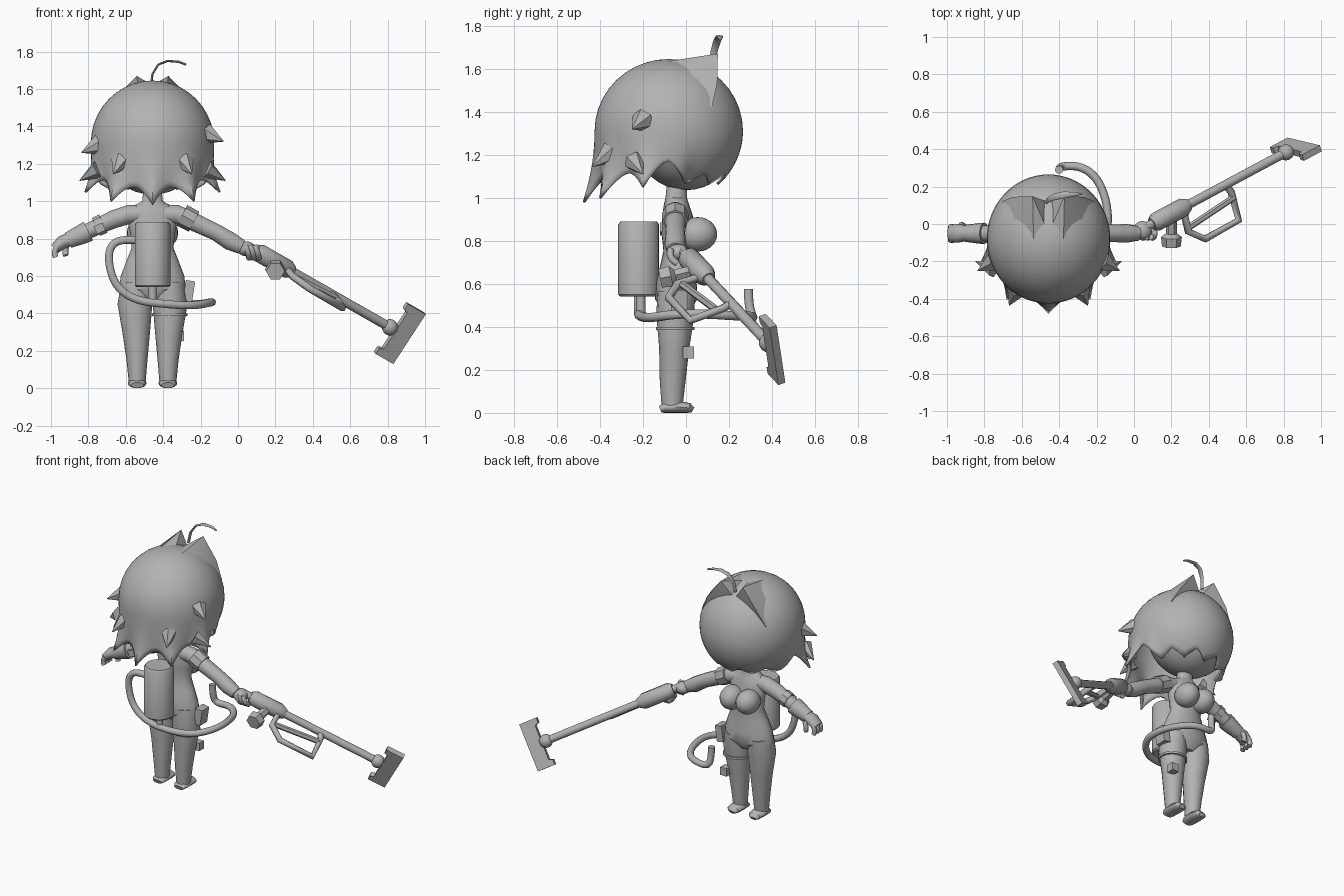
import bpy, bmesh, math
from mathutils import Vector as V, Matrix

cube = bpy.data.objects.get("Cube")
if cube:
    bpy.data.objects.remove(cube)

grey = bpy.data.materials.new("plain_grey")
grey.use_nodes = True
grey.diffuse_color = (0.45, 0.45, 0.45, 1)
grey.node_tree.nodes["Principled BSDF"].inputs["Base Color"].default_value = grey.diffuse_color
meshes = []
CX = -0.457  # body centre line
X, Y = V((1, 0, 0)), V((0, 1, 0))


def finish(name, bm):
    bmesh.ops.recalc_face_normals(bm, faces=bm.faces)
    me = bpy.data.meshes.new(name)
    bm.to_mesh(me)
    bm.free()
    me.materials.append(grey)
    ob = bpy.data.objects.new(name, me)
    bpy.context.collection.objects.link(ob)
    meshes.append(ob)
    return ob


def loft(name, rings, n=16, ref=X):
    """Skin rings of (centre, radius along ref, other radius)."""
    bm, loops = bmesh.new(), []
    pts = [V(r[0]) for r in rings]
    for i, (c, ra, rb) in enumerate(rings):
        t = (pts[min(i + 1, len(pts) - 1)] - pts[max(i - 1, 0)]).normalized()
        u = (ref - t * ref.dot(t)).normalized()
        w = t.cross(u)
        loops.append([bm.verts.new(pts[i] + u * ra * math.cos(a) + w * rb * math.sin(a))
                      for a in (math.tau * k / n for k in range(n))])
    for p, q in zip(loops, loops[1:]):
        for k in range(n):
            bm.faces.new((p[k], p[(k + 1) % n], q[(k + 1) % n], q[k]))
    bm.faces.new(loops[0])
    bm.faces.new(loops[-1])
    return finish(name, bm)


def rod(name, a, b, r1, r2=None, n=16, ref=Y):
    r2 = r1 if r2 is None else r2
    return loft(name, [(a, r1, r1), (b, r2, r2)], n, ref)


def ball(name, c, r, segs=20):
    bm = bmesh.new()
    bmesh.ops.create_uvsphere(bm, u_segments=segs, v_segments=segs * 2 // 3, radius=1,
                              matrix=Matrix.Translation(c) @ Matrix.Diagonal((*r, 1)))
    return finish(name, bm)


def box(name, c, size, tilt=0):
    bm = bmesh.new()
    bmesh.ops.create_cube(bm, size=1, matrix=Matrix.Translation(c)
                          @ Matrix.Rotation(tilt, 4, 'Y') @ Matrix.Diagonal((*size, 1)))
    return finish(name, bm)


def tube(name, pts, r, smooth=True):
    cu = bpy.data.curves.new(name, 'CURVE')
    cu.dimensions, cu.bevel_depth, cu.use_fill_caps = '3D', r, True
    cu.bevel_resolution = 3 if smooth else 1
    sp = cu.splines.new('NURBS' if smooth else 'POLY')
    sp.points.add(len(pts) - 1)
    for p, co in zip(sp.points, pts):
        p.co = (*co, 1)
    if smooth:
        sp.order_u, sp.use_endpoint_u, sp.resolution_u = 3, True, 6
    cu.materials.append(grey)
    ob = bpy.data.objects.new(name, cu)
    bpy.context.collection.objects.link(ob)


# Torso, neck and bust
loft("torso", [((CX, y, z), rx, ry) for y, z, rx, ry in (
    (-.045, .47, .08, .06), (-.045, .53, .178, .10), (-.045, .60, .17, .095),
    (-.04, .68, .14, .08), (-.035, .75, .112, .07), (-.035, .83, .12, .078),
    (-.04, .91, .135, .072), (-.045, .97, .11, .058), (-.045, 1.0, .055, .05),
    (-.04, 1.10, .045, .045))], 24)
for s in (-1, 1):
    side = "left" if s > 0 else "right"
    ball(side + "_bust", (CX + s * .062, .055, .83), (.075, .09, .08))
    # Legs and shoes
    loft(side + "_leg", [((CX + s * dx, y, z), rx, ry) for dx, y, z, rx, ry in (
        (.082, -.065, .02, .044, .048), (.083, -.062, .15, .056, .06),
        (.087, -.055, .30, .074, .07), (.094, -.05, .45, .093, .088),
        (.088, -.045, .56, .08, .088))])
    loft(side + "_shoe", [((CX + s * .082, y, h), r, h) for y, r, h in (
        (-.12, .034, .016), (-.10, .046, .024), (-.03, .05, .027),
        (.015, .044, .023), (.032, .022, .013))])

# Arms and cuffs
loft("right_arm", [((x, -.05, z), r, r) for x, z, r in (
    (-.50, .93, .05), (-.58, .93, .052), (-.66, .905, .05), (-.75, .865, .044),
    (-.84, .82, .042))], 14, Y)
loft("right_cuff", [((x, -.05, z), r, r) for x, z, r in (
    (-.80, .84, .057), (-.83, .825, .055), (-.91, .79, .044))], 14, Y)
loft("left_arm", [((x, -.05, z), r, r) for x, z, r in (
    (-.41, .93, .05), (-.33, .93, .052), (-.26, .90, .05), (-.12, .835, .046),
    (-.04, .785, .05), (.02, .755, .04))], 14, Y)
rod("left_arm_band", (-.30, -.05, .925), (-.235, -.05, .89), .062, .06, 8)
rod("right_arm_band", (-.76, -.05, .862), (-.72, -.05, .88), .052, .054, 8)
box("right_arm_buckle", (-.74, -.105, .855), (.05, .03, .045), -.4)

# Hands with fingers
loft("right_hand", [((x, -.05, z), a, b) for x, z, a, b in (
    (-.89, .80, .04, .036), (-.94, .78, .05, .036), (-.98, .745, .045, .028))], 12, Y)
for k in range(3):
    y = -.085 + .034 * k
    tube("right_finger", [(-.965, y, .76), (-.988, y, .73), (-.975, y, .70)], .016)
tube("right_thumb", [(-.91, -.01, .775), (-.93, .0, .74), (-.92, -.01, .71)], .016)
ball("left_hand", (.045, -.035, .745), (.05, .052, .04), 14)
for k in range(3):
    x = .04 + .025 * k
    tube("left_finger", [(x, -.07, .76), (x + .02, -.085, .72), (x + .02, -.04, .695)], .016)

# Tank, hose and belt gear
loft("tank", [((CX, -.22, z), r, r) for z, r in (
    (.54, .085), (.55, .095), (.875, .095), (.89, .085), (.888, .07), (.875, .068))], 24)
tube("hose", [(-.54, -.22, .79), (-.63, -.22, .80), (-.69, -.22, .75), (-.69, -.22, .65),
              (-.65, -.22, .54), (-.55, -.22, .47), (-.40, -.22, .45), (-.24, -.17, .44),
              (-.14, -.05, .46), (-.14, .10, .46), (-.19, .24, .45), (-.28, .31, .45),
              (-.39, .31, .44), (-.40, .29, .51), (-.40, .29, .575)], .022)
rod("tank_outlet", (CX, -.21, .55), (CX, -.21, .44), .022, ref=X)
box("hip_pouch", (-.262, -.03, .52), (.05, .08, .11), .15)
box("thigh_pouch", (-.315, .012, .28), (.05, .05, .055))
loft("thigh_strap", [((CX + .093, -.05, z), .095, .09) for z in (.385, .40)], 20)

# Face and hair shell: dome on top, flared spikes behind, fringe in front
ball("head", (CX, 0, 1.30), (.27, .25, .265), 28)
HC, HR = V((CX, -.08, 1.31)), V((.33, .345, .335))
bm = bmesh.new()
N, DOME, SKIRT = 80, 10, 7
top = bm.verts.new(HC + V((0, 0, HR.z)))
cols = []
for k in range(N):
    phi = math.tau * k / N
    back = math.cos(phi)
    tip = abs((k / N * 10) % 1 - .5) * 2
    w = max(0, min(1, (back + .35) / .35))
    drop = (1.17 - .10 * max(back, 0) - .09 * tip ** 2) * w + (1.11 - .05 * tip) * (1 - w)
    col = []
    for i in range(1, DOME + SKIRT + 1):
        if i <= DOME:
            th = math.pi / 2 * i / DOME
            f, z = math.sin(th), HC.z + HR.z * math.cos(th)
        else:
            t = (i - DOME) / SKIRT
            z = HC.z + (drop - HC.z) * t
            flare = 1 + t * t * (.19 * tip * tip - .03)
            tuck = math.sqrt(1 - ((HC.z - z) / HR.z) ** 2)
            f = flare * w + tuck * (1 - w)
        col.append(bm.verts.new((HC.x + HR.x * f * math.sin(phi), HC.y - HR.y * f * back, z)))
    cols.append(col)
for a, b in zip(cols, cols[1:] + cols[:1]):
    bm.faces.new((top, a[0], b[0]))
    for i in range(len(a) - 1):
        bm.faces.new((a[i], a[i + 1], b[i + 1], b[i]))
hair = finish("hair", bm)
solid = hair.modifiers.new("thickness", 'SOLIDIFY')
solid.thickness, solid.offset = .012, -1

# Raised peaks beside the parting
for s in (-1, 1):
    bm = bmesh.new()
    for p in ((.085, .148, 1.67), (.01, .12, 1.57), (.19, .145, 1.53), (.25, .12, 1.42),
              (.08, -.08, 1.635), (.20, 0, 1.55), (.0, -.05, 1.62)):
        bm.verts.new((CX + s * p[0], p[1], p[2]))
    bmesh.ops.convex_hull(bm, input=bm.verts)
    finish("hair_peak", bm)
    # Outward flicks
    lift = .03 * s
    for a, b, r in (((.29, -.20, 1.33 + lift), (.38, -.25, 1.29 + lift), .055),
                    ((.17, -.35, 1.21), (.21, -.435, 1.145), .055),
                    ((.29, -.24, 1.17), (.39, -.20, 1.11), .05)):
        rod("hair_flick", (CX + s * a[0], *a[1:]), (CX + s * b[0], *b[1:]), r, .002, 6, V((0, 0, 1)))

# Curled strand on top
loft("hair_strand", [((CX + x, y, z), a, .006) for x, y, z, a in (
    (-.01, .12, 1.61, .014), (0, .13, 1.68, .016), (.03, .145, 1.73, .018),
    (.08, .155, 1.75, .018), (.14, .16, 1.745, .012), (.18, .16, 1.73, .002))], 8, Y)

# Long cleaning pole: grip body, shaft, loop handle and flat head
axis = V((.785, .42, -.447)).normalized()
mid = V((.19, .05, .68))
loft("pole_body", [(mid + axis * d, r, r) for d, r in (
    (-.12, .035), (-.09, .052), (.09, .052), (.13, .032))], 10, Y)
rod("pole_shaft", mid - axis * .16, mid + axis * .78, .025, .025, 12)
loft("pole_knob", [((.20, y, z), r, r) for y, z, r in (
    (.03, .66, .03), (-.05, .64, .03), (-.07, .635, .056), (-.12, .625, .05))], 6)
tube("pole_handle", [mid + axis * .09, (.29, -.04, .60), (.38, -.08, .535), (.56, .02, .43),
                     (.52, .17, .485), mid + axis * .38], .02, False)
rod("pole_rail", (.29, -.02, .60), (.53, .14, .48), .018, .018, 6)
ball("pole_joint", mid + axis * .79, (.044, .044, .044), 14)

long = V((-.175, .04, -.265))
long = (long - axis * long.dot(axis)).normalized()
flat = axis.cross(long)
bm = bmesh.new()
half = ((0, .06), (.16, .06), (.16, -.06), (.125, -.06), (.115, -.035), (0, -.035))
outline = list(half) + [(-p, q) for p, q in half[-2:0:-1]]
face = bm.faces.new([bm.verts.new(V((.865, .40, .295)) + long * p + axis * q - flat * .018)
                     for p, q in outline])
new = bmesh.ops.extrude_face_region(bm, geom=[face])["geom"]
bmesh.ops.translate(bm, vec=flat * .036, verts=[g for g in new if isinstance(g, bmesh.types.BMVert)])
finish("pole_head", bm)

# Smooth shading with crisp edges
bpy.ops.object.select_all(action='DESELECT')
for ob in meshes:
    ob.select_set(True)
bpy.context.view_layer.objects.active = meshes[0]
bpy.ops.object.shade_smooth_by_angle(angle=math.radians(40))
